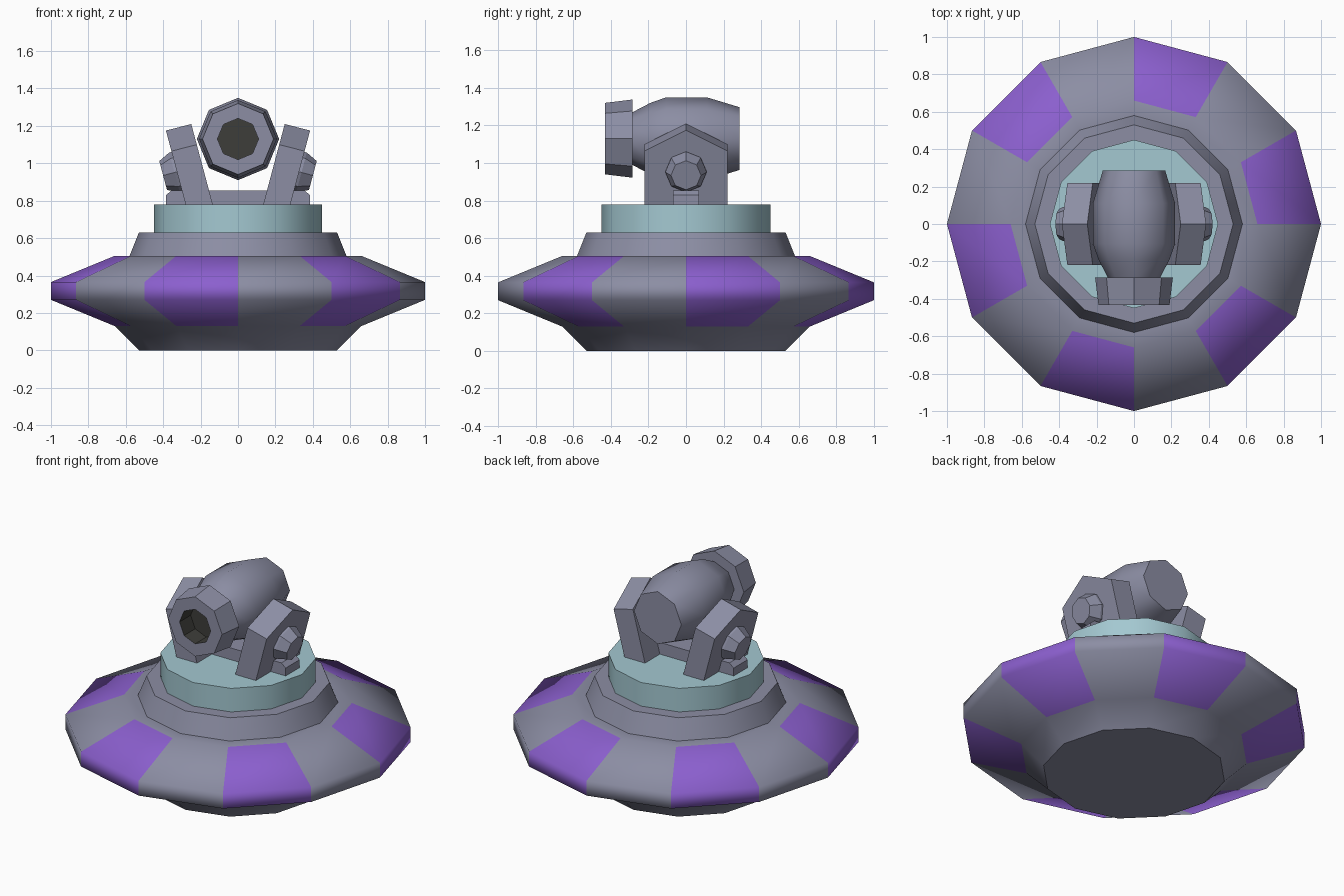
import bpy, bmesh, math
from mathutils import Matrix, Vector

if "Cube" in bpy.data.objects:
    bpy.data.objects.remove(bpy.data.objects["Cube"])


def material(name, rgb):
    m = bpy.data.materials.new(name)
    m.diffuse_color = (*rgb, 1)
    m.use_nodes = True
    m.node_tree.nodes["Principled BSDF"].inputs["Base Color"].default_value = m.diffuse_color
    return m


GRAY = material("blue_gray", (0.262, 0.27, 0.37))
PURPLE = material("purple", (0.26, 0.115, 0.62))
TEAL = material("pale_teal", (0.37, 0.58, 0.64))
DARK = material("dark_bore", (0.048, 0.048, 0.042))


def finish(bm, name, mats):
    bmesh.ops.recalc_face_normals(bm, faces=bm.faces)
    me = bpy.data.meshes.new(name)
    bm.to_mesh(me)
    bm.free()
    for m in mats:
        me.materials.append(m)
    ob = bpy.data.objects.new(name, me)
    bpy.context.collection.objects.link(ob)
    return ob


def lathe(name, profile, n, mats, matrix=Matrix(), sharp=(), smooth=True, rule=None):
    """Spin (radius, height) points; rule(ring, sector) picks the material."""
    bm = bmesh.new()
    rings = []
    for r, z in profile:
        rings.append([bm.verts.new((r * math.cos(k * math.tau / n),
                                    r * math.sin(k * math.tau / n), z)) for k in range(n)])
    for i in range(len(rings) - 1):
        for k in range(n):
            j = (k + 1) % n
            f = bm.faces.new((rings[i][k], rings[i][j], rings[i + 1][j], rings[i + 1][k]))
            f.smooth = smooth
            f.material_index = rule(i, k) if rule else 0
    bm.faces.new(rings[0])
    cap = bm.faces.new(rings[-1])
    cap.material_index = rule(len(rings) - 1, 0) if rule else 0
    for i in set(sharp) | {0, len(rings) - 1}:
        for k in range(n):
            bm.edges.get((rings[i][k], rings[i][(k + 1) % n])).smooth = False
    bm.transform(matrix)
    return finish(bm, name, mats)


def prism(name, side_a, side_b, mat):
    """Solid between two matching outlines."""
    bm = bmesh.new()
    a = [bm.verts.new(p) for p in side_a]
    b = [bm.verts.new(p) for p in side_b]
    bm.faces.new(a)
    bm.faces.new(b)
    for i in range(len(a)):
        j = (i + 1) % len(a)
        bm.faces.new((a[i], a[j], b[j], b[i]))
    return finish(bm, name, [mat])


# saucer base with collar; every second sector of the wide rim is purple
lathe("saucer_base", [(0.53, 0), (0.66, 0.13), (1, 0.27), (1, 0.365), (0.66, 0.505),
                      (0.58, 0.505), (0.53, 0.63)], 12, [GRAY, PURPLE], sharp=(5,),
      rule=lambda i, k: int(1 <= i <= 3 and k % 2 == 0))

# turntable
lathe("turntable", [(0.45, 0.62), (0.45, 0.78)], 12, [TEAL])

# cross bar with chamfered ends
outline = [(-0.385, 0.775), (-0.385, 0.83), (-0.355, 0.855),
           (0.355, 0.855), (0.385, 0.83), (0.385, 0.775)]
prism("cross_bar", [(x, -0.07, z) for x, z in outline],
      [(x, 0.07, z) for x, z in outline], GRAY)

# leaning brackets with pivot knobs
LEAN = 0.267
for side, label in ((-1, "left"), (1, "right")):
    def plate(x0, peak, shoulder):
        pts = [(-0.22, 0.775), (-0.22, shoulder), (0, peak), (0.22, shoulder), (0.22, 0.775)]
        return [(side * (x0 + (z - 0.78) * LEAN), y, z) for y, z in pts]
    prism(label + "_bracket", plate(0.135, 1.21, 1.10), plate(0.28, 1.175, 1.065), GRAY)
    axis = Vector((side, 0, -LEAN)).normalized()
    place = Matrix.Translation((side * 0.325, 0, 0.955)) @ \
        axis.to_track_quat('Z', 'Y').to_matrix().to_4x4()
    lathe(label + "_knob", [(0.11, -0.02), (0.11, 0.015), (0.08, 0.078)], 8, [GRAY],
          place, smooth=False)

# barrel, pointing to the front
aim = Matrix.Translation((0, 0, 1.13)) @ Matrix.Rotation(math.radians(90), 4, 'X')
lathe("barrel", [(0.167, -0.285), (0.22, -0.11), (0.22, 0.105), (0.19, 0.19), (0.135, 0.295)],
      8, [GRAY], aim)

# muzzle ring with dark bore
lathe("muzzle", [(0.208, 0.285), (0.19, 0.432), (0.11, 0.432), (0.11, 0.32)], 8,
      [GRAY, DARK], aim, sharp=(1, 2), smooth=False, rule=lambda i, k: int(i >= 2))
